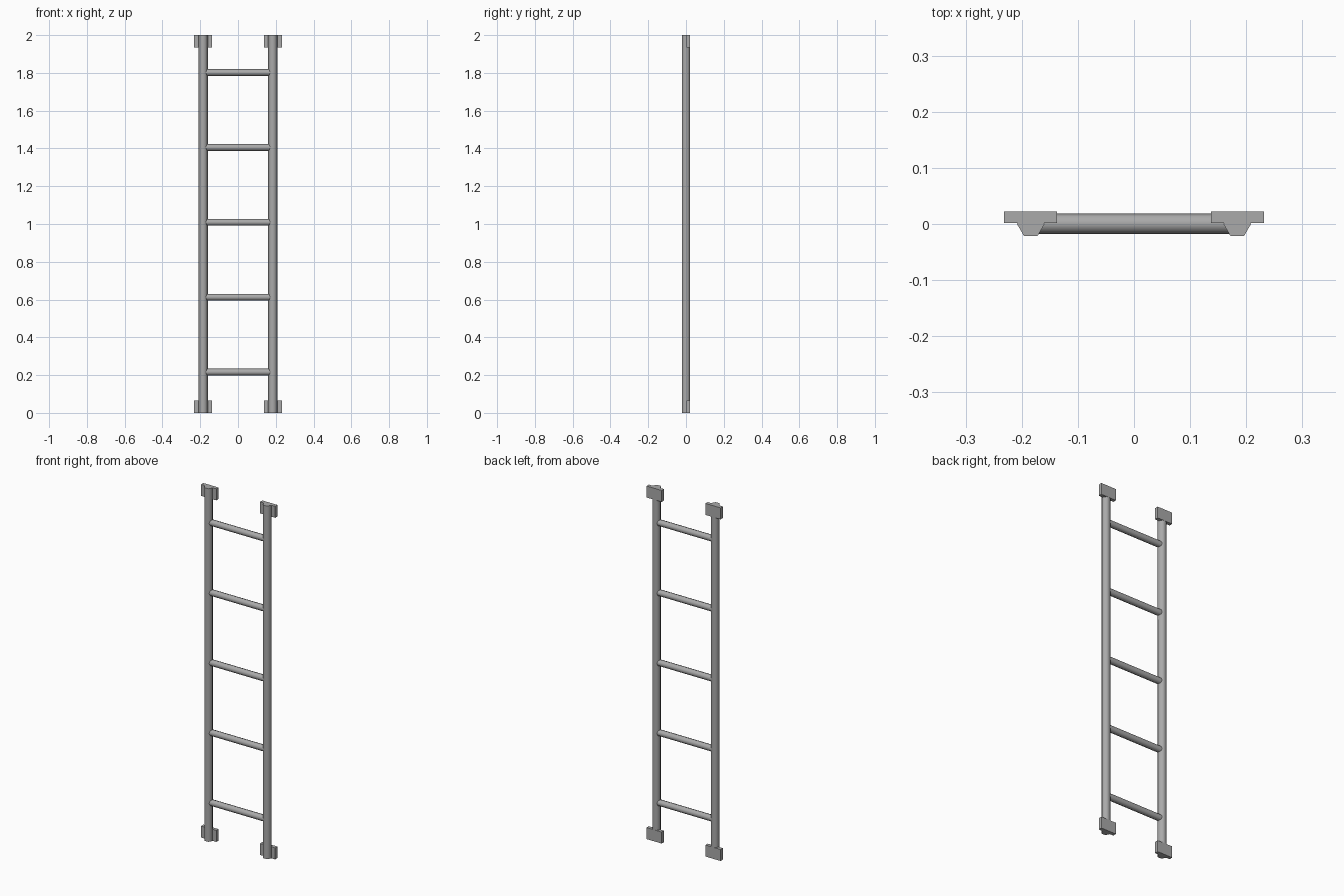
import bpy, math

if "Cube" in bpy.data.objects:
    bpy.data.objects.remove(bpy.data.objects["Cube"])

metal = bpy.data.materials.new("grey_metal")
metal.diffuse_color = (0.4, 0.4, 0.4, 1)
metal.use_nodes = True
metal.node_tree.nodes["Principled BSDF"].inputs["Base Color"].default_value = metal.diffuse_color


def finish(name):
    ob = bpy.context.object
    ob.name = name
    ob.data.materials.append(metal)
    return ob


def rod(name, sides, radius, length, loc, rot):
    bpy.ops.mesh.primitive_cylinder_add(vertices=sides, radius=radius, depth=length,
                                        location=loc, rotation=rot)
    ob = finish(name)
    bpy.ops.object.shade_smooth_by_angle(angle=math.radians(65))
    return ob


for side, s in (("left", -1), ("right", 1)):
    # hexagonal upright, flat face towards the front
    rod(side + "_rail", 6, 0.0245, 2.0, (s * 0.184, 0, 1.0), (0, 0, math.pi / 2))
    # mounting pads behind both ends of the upright
    for end, z in (("bottom", 0.0325), ("top", 1.9675)):
        bpy.ops.mesh.primitive_cube_add(size=1, location=(s * 0.1845, 0.0117, z))
        ob = finish(f"{side}_{end}_pad")
        ob.scale = (0.095, 0.0206, 0.065)

# evenly spaced rungs
for i in range(5):
    rod(f"rung_{i + 1}", 8, 0.018, 0.34, (0, 0.0005, 0.216 + i * 0.3965),
        (0, math.pi / 2, 0))
